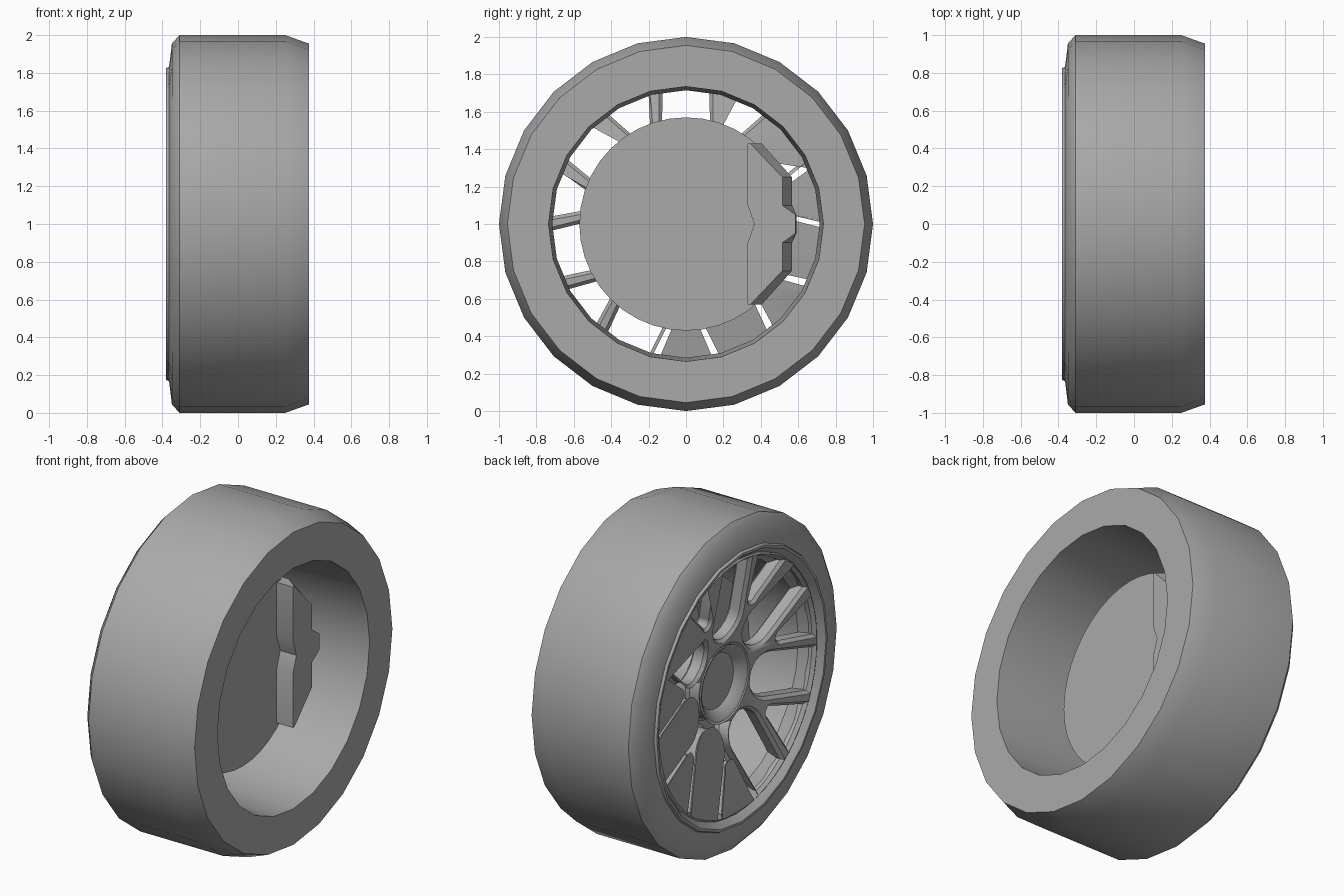
import bpy, bmesh, math
from mathutils import Vector

if "Cube" in bpy.data.objects:
    bpy.data.objects.remove(bpy.data.objects["Cube"])

grey = bpy.data.materials.new("plain_grey")
grey.use_nodes = True
grey.diffuse_color = (0.4, 0.4, 0.4, 1)
grey.node_tree.nodes["Principled BSDF"].inputs["Base Color"].default_value = (0.4, 0.4, 0.4, 1)


def finish(name, bm, angle=35):
    """Turn a bmesh into a shaded object with the grey material."""
    bmesh.ops.recalc_face_normals(bm, faces=bm.faces)
    mesh = bpy.data.meshes.new(name)
    bm.to_mesh(mesh)
    bm.free()
    mesh.materials.append(grey)
    obj = bpy.data.objects.new(name, mesh)
    bpy.context.collection.objects.link(obj)
    bpy.ops.object.select_all(action='DESELECT')
    obj.select_set(True)
    bpy.context.view_layer.objects.active = obj
    bpy.ops.object.shade_smooth_by_angle(angle=math.radians(angle))
    return obj


def lathe(name, profile, sides, closed=False):
    """Spin an (x, radius) profile around the axle."""
    bm = bmesh.new()
    rings = []
    for x, r in profile:
        turns = [2 * math.pi * k / sides for k in range(sides)]
        rings.append([bm.verts.new((x, r * math.sin(t), 1 + r * math.cos(t))) for t in turns])
    pairs = list(zip(rings, rings[1:]))
    if closed:
        pairs.append((rings[-1], rings[0]))
    for a, b in pairs:
        for k in range(sides):
            n = (k + 1) % sides
            bm.faces.new((a[k], a[n], b[n], b[k]))
    bmesh.ops.remove_doubles(bm, verts=bm.verts, dist=1e-5)
    return finish(name, bm)


# Tyre and rim barrel
lathe("tyre", [(0.375, 0.735), (0.375, 0.955), (0.25, 1), (-0.31, 1),
               (-0.35, 0.955), (-0.368, 0.81), (-0.30, 0.77)], 24, closed=True)
lathe("rim_barrel", [(0.375, 0.735), (-0.05, 0.715), (-0.26, 0.715), (-0.33, 0.765),
                     (-0.365, 0.795), (-0.38, 0.81), (-0.38, 0.825), (-0.36, 0.835)], 24)

# Brake disc with its raised centre, and the hub cap recess
lathe("brake_disc", [(0.03, 0), (0.03, 0.57), (-0.03, 0.57), (-0.03, 0.25),
                     (-0.16, 0.23), (-0.16, 0)], 40)
lathe("hub_cap", [(-0.26, 0.225), (-0.255, 0.21), (-0.205, 0.165), (-0.205, 0)], 32)

# Spoke plate: a flat outline with holes, thickened and then dished
RIM_R = 0.745
HALF = 0.05


def ring_points(r, sides):
    return [(r * math.cos(2 * math.pi * k / sides), r * math.sin(2 * math.pi * k / sides))
            for k in range(sides)]


def hole_points(start, radius, rim_half, turn):
    """Rounded inner end, straight sides, and an arc along the rim."""
    pts = []
    for k in range(11):
        t = math.pi / 2 + math.pi * k / 10
        pts.append((start + radius * math.cos(t), radius * math.sin(t)))
    span = math.asin(rim_half / RIM_R)
    for k in range(6):
        t = -span + 2 * span * k / 5
        pts.append((RIM_R * math.cos(t), RIM_R * math.sin(t)))
    c, s = math.cos(turn), math.sin(turn)
    return [(c * a - s * b, s * a + c * b) for a, b in pts]


outlines = [ring_points(0.78, 48), ring_points(0.22, 32)]
for k in range(7):
    turn = math.pi / 2 + 2 * math.pi * k / 7
    outlines.append(hole_points(0.40, 0.13, 0.125, turn))
    outlines.append(hole_points(0.51, 0.035, 0.13, turn + math.pi / 7))

curve = bpy.data.curves.new("spoke_outline", 'CURVE')
curve.dimensions = '2D'
curve.fill_mode = 'BOTH'
curve.bevel_depth = 0.018
curve.bevel_resolution = 0
curve.offset = -0.018
curve.extrude = HALF - 0.018
for pts in outlines:
    spline = curve.splines.new('POLY')
    spline.points.add(len(pts) - 1)
    for p, (u, v) in zip(spline.points, pts):
        p.co = (u, v, 0, 1)
    spline.use_cyclic_u = True
outline = bpy.data.objects.new("spoke_outline", curve)
bpy.context.collection.objects.link(outline)
bpy.context.view_layer.update()
flat = bpy.data.meshes.new_from_object(outline.evaluated_get(bpy.context.evaluated_depsgraph_get()))
bpy.data.objects.remove(outline)

bm = bmesh.new()
bm.from_mesh(flat)
bmesh.ops.remove_doubles(bm, verts=bm.verts, dist=1e-5)
for vert in bm.verts:
    u, v, w = vert.co
    dish = -0.26 - 0.19 * max(0, math.hypot(u, v) - 0.28)
    vert.co = Vector((dish + HALF + w, u, 1 + v))
finish("spokes", bm, 30)

# Brake caliper: half outline mirrored top to bottom, stacked in chamfered layers
face_half = [(0.365, 0), (0.33, 0.1), (0.33, 0.43), (0.345, 0.43),
             (0.515, 0.25), (0.515, 0.1), (0.585, 0.05)]
base_half = [(0.365, 0), (0.33, 0.1), (0.33, 0.43), (0.405, 0.43),
             (0.567, 0.25), (0.567, 0.1), (0.59, 0.05)]


def caliper_layer(bm, half, x):
    full = half + [(y, -z) for y, z in reversed(half[1:])]
    return [bm.verts.new((x, y, 1 + z)) for y, z in full]


bm = bmesh.new()
layers = [caliper_layer(bm, half, x) for half, x in
          ((face_half, 0.14), (base_half, 0.06), (base_half, -0.06), (face_half, -0.12))]
for a, b in zip(layers, layers[1:]):
    for k in range(len(a)):
        n = (k + 1) % len(a)
        bm.faces.new((a[k], a[n], b[n], b[k]))
bm.faces.new(layers[0])
bm.faces.new(layers[-1])
finish("brake_caliper", bm, 20)
